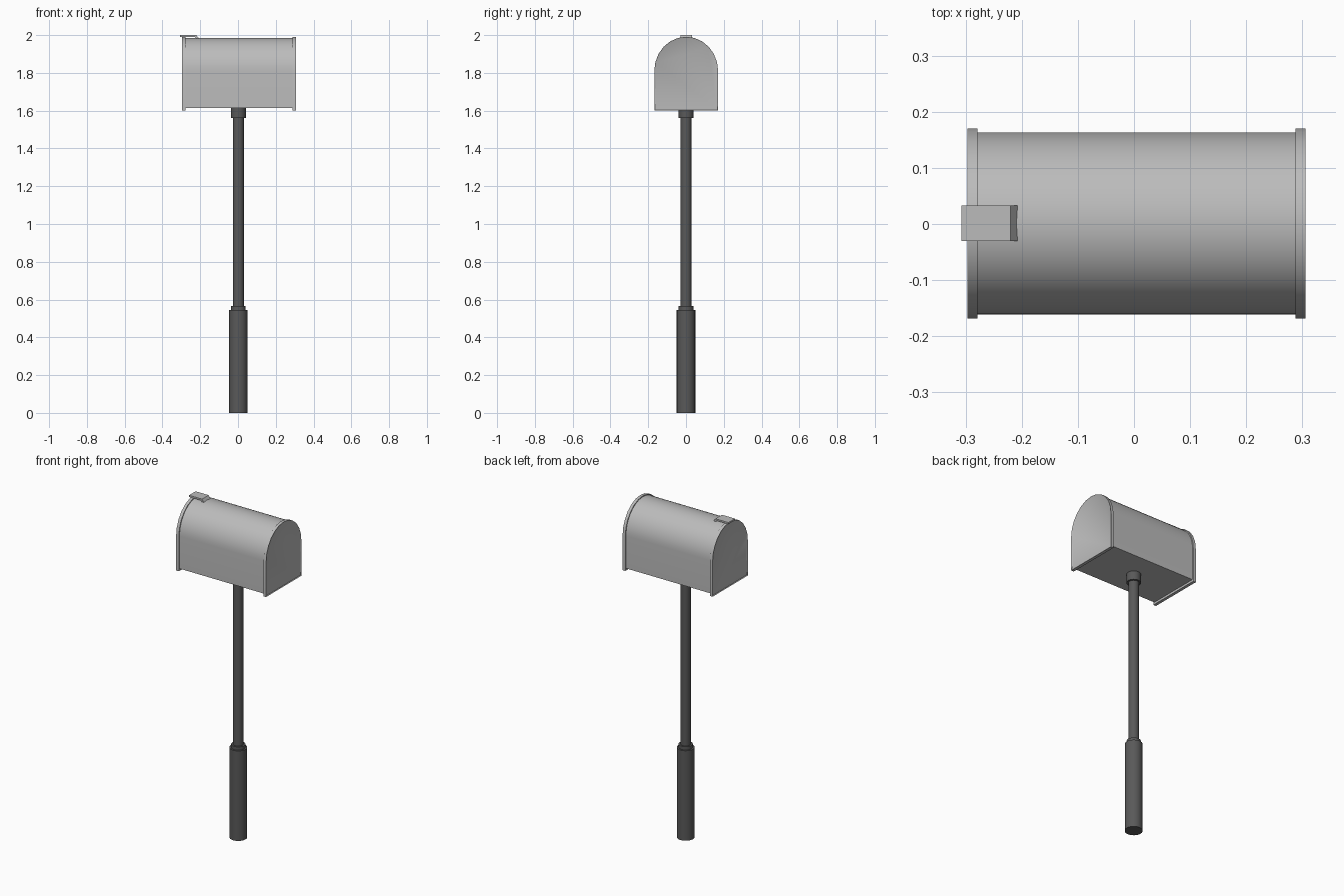
import bpy, bmesh, math
from mathutils import Matrix

if "Cube" in bpy.data.objects:
    bpy.data.objects.remove(bpy.data.objects["Cube"])

CX, CY = 0.004, 0.001


def material(name, rgb):
    m = bpy.data.materials.new(name)
    m.use_nodes = True
    m.diffuse_color = (*rgb, 1)
    m.node_tree.nodes["Principled BSDF"].inputs["Base Color"].default_value = (*rgb, 1)
    return m


LIGHT = material("light grey metal", (0.5, 0.5, 0.5))
DARK = material("dark grey metal", (0.1, 0.1, 0.1))


def finish(bm, name, mat, smooth=True):
    bmesh.ops.recalc_face_normals(bm, faces=bm.faces)
    mesh = bpy.data.meshes.new(name)
    bm.to_mesh(mesh)
    bm.free()
    ob = bpy.data.objects.new(name, mesh)
    bpy.context.collection.objects.link(ob)
    mesh.materials.append(mat)
    if smooth:
        bpy.ops.object.select_all(action="DESELECT")
        ob.select_set(True)
        bpy.context.view_layer.objects.active = ob
        bpy.ops.object.shade_smooth_by_angle(angle=math.radians(35))
    return ob


def arch(half, bottom, spring, top, n=12):
    """Outline in (y, z): straight sides under a rounded top."""
    pts = [(-half, bottom), (half, bottom)]
    for i in range(n + 1):
        a = math.pi * i / n
        pts.append((half * math.cos(a), spring + (top - spring) * math.sin(a)))
    return pts


def extrude_x(name, outline, x0, x1, mat, recess=None):
    """Extrude a (y, z) outline along x; recess insets the given end."""
    bm = bmesh.new()
    face = bm.faces.new([bm.verts.new((x0, CY + y, z)) for y, z in outline])
    res = bmesh.ops.extrude_face_region(bm, geom=[face], use_keep_orig=True)
    verts = [g for g in res["geom"] if isinstance(g, bmesh.types.BMVert)]
    bmesh.ops.translate(bm, verts=verts, vec=(x1 - x0, 0, 0))
    bmesh.ops.recalc_face_normals(bm, faces=bm.faces)
    if recess:
        ends = [f for f in bm.faces if f.normal.x * recess > 0.9]
        bmesh.ops.inset_region(bm, faces=ends, thickness=0.006, depth=-0.004)
    return finish(bm, name, mat)


def cylinder(name, r, z0, z1, mat, sides=24):
    bm = bmesh.new()
    bmesh.ops.create_cone(bm, cap_ends=True, segments=sides, radius1=r, radius2=r,
                          depth=z1 - z0,
                          matrix=Matrix.Translation((0.002, 0, (z0 + z1) / 2)))
    return finish(bm, name, mat)


# Post
cylinder("ground_sleeve", 0.049, 0, 0.545, DARK)
cylinder("sleeve_collar", 0.039, 0.545, 0.565, DARK)
cylinder("post", 0.029, 0.56, 1.57, DARK)
cylinder("mount_collar", 0.04, 1.56, 1.615, DARK)

# Box with a cap at each end
extrude_x("box_body", arch(0.162, 1.613, 1.81, 1.985, 24), CX - 0.29, CX + 0.29, LIGHT)
cap = arch(0.169, 1.6, 1.81, 1.991)
extrude_x("door", cap, -0.297, -0.279, LIGHT, recess=-1)
extrude_x("back_cap", cap, 0.288, 0.306, LIGHT, recess=1)

# Latch tab with a sloped inner end
bm = bmesh.new()
profile = [(-0.307, 1.99), (-0.307, 2.0), (-0.22, 2.0), (-0.208, 1.983), (-0.222, 1.983), (-0.23, 1.99)]
face = bm.faces.new([bm.verts.new((x, -0.03, z)) for x, z in profile])
res = bmesh.ops.extrude_face_region(bm, geom=[face], use_keep_orig=True)
bmesh.ops.translate(bm, vec=(0, 0.063, 0),
                    verts=[g for g in res["geom"] if isinstance(g, bmesh.types.BMVert)])
finish(bm, "latch_tab", LIGHT, smooth=False)
